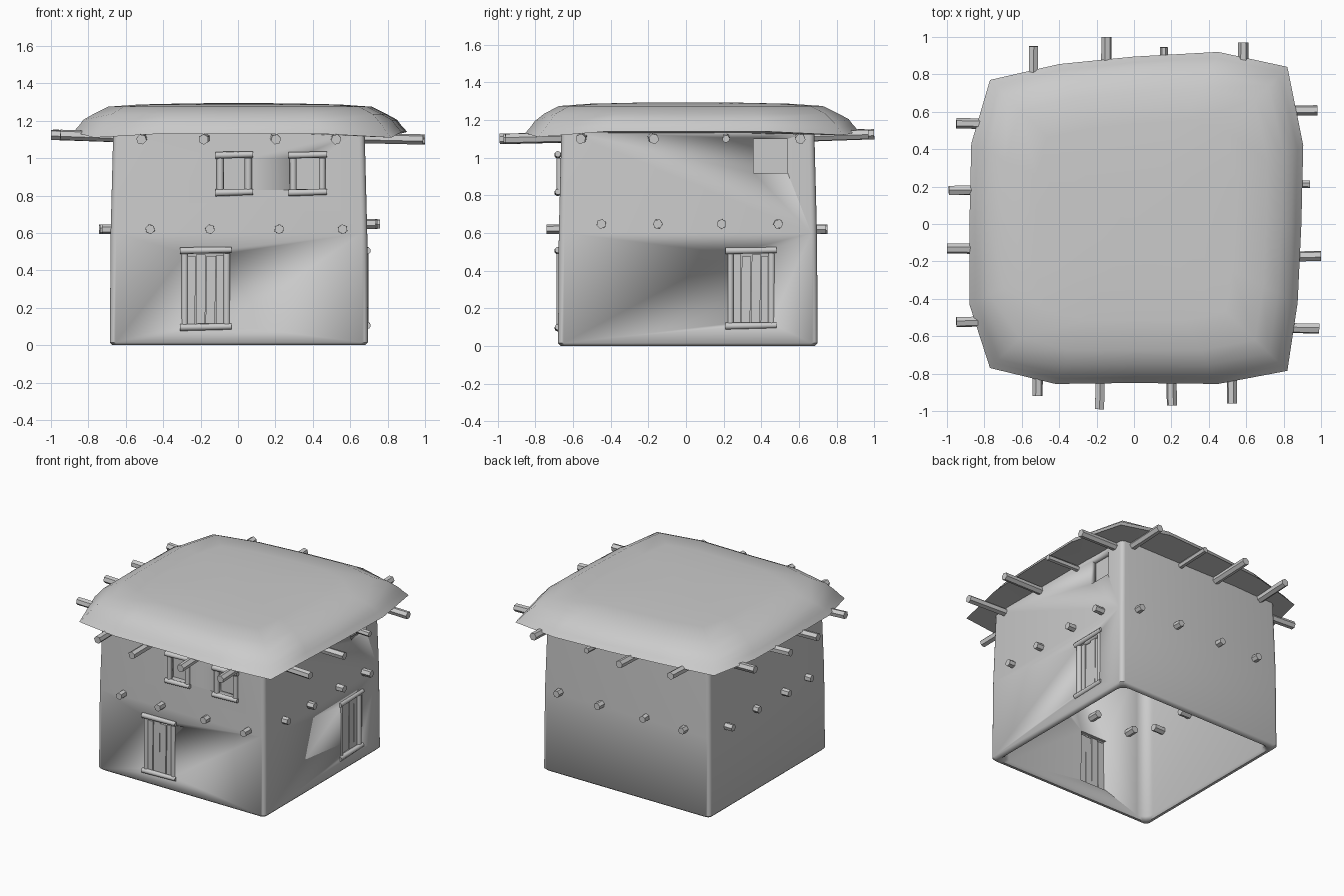
import bpy, bmesh, math, random
from mathutils import Vector, Matrix

if "Cube" in bpy.data.objects:
    bpy.data.objects.remove(bpy.data.objects["Cube"])
random.seed(4)
FRONT, RIGHT, BACK, LEFT = range(4)


def world(side, u, d, z):
    # u = sideways along the wall, d = distance outward from the centre
    return Matrix.Rotation(side * math.pi / 2, 3, 'Z') @ Vector((u, -d, z))


def finish(bm, name, angle=40):
    bmesh.ops.recalc_face_normals(bm, faces=bm.faces)
    me = bpy.data.meshes.new(name)
    bm.to_mesh(me)
    bm.free()
    ob = bpy.data.objects.new(name, me)
    bpy.context.collection.objects.link(ob)
    bpy.ops.object.select_all(action='DESELECT')
    ob.select_set(True)
    bpy.context.view_layer.objects.active = ob
    bpy.ops.object.shade_smooth_by_angle(angle=math.radians(angle))
    return ob


def bar(name, a, b, r1, r2, sides=8):
    axis = b - a
    m = (Matrix.Translation((a + b) / 2) @ axis.to_track_quat('Z', 'Y').to_matrix().to_4x4()
         @ Matrix.Rotation(random.random() * 3, 4, 'Z'))
    bm = bmesh.new()
    bmesh.ops.create_cone(bm, cap_ends=True, segments=sides, radius1=r1, radius2=r2,
                          depth=axis.length, matrix=m)
    return finish(bm, name, 50)


def box(name, side, u0, u1, d0, d1, z0, z1, tilt=0.0):
    bm = bmesh.new()
    m = (Matrix.Translation(world(side, (u0 + u1) / 2, (d0 + d1) / 2, (z0 + z1) / 2))
         @ Matrix.Rotation(side * math.pi / 2, 4, 'Z') @ Matrix.Rotation(tilt, 4, 'Y')
         @ Matrix.Diagonal((u1 - u0, d1 - d0, z1 - z0, 1)))
    bmesh.ops.create_cube(bm, size=1, matrix=m)
    return finish(bm, name, 30)


def loft(bm, rings, closed=False):
    vs = [[bm.verts.new(p) for p in r] for r in rings]
    n = len(vs[0])
    for k in range(len(vs) if closed else len(vs) - 1):
        a, b = vs[k], vs[(k + 1) % len(vs)]
        for i in range(n):
            bm.faces.new((a[i], a[(i + 1) % n], b[(i + 1) % n], b[i]))
    return vs


def rounded_square(h, r, z):
    pts = []
    for c in range(4):
        for k in range(5):
            t = math.pi / 2 * (c + k / 4)
            sx, sy = ((1, 1), (-1, 1), (-1, -1), (1, -1))[c]
            pts.append((0.005 + sx * (h - r) + r * math.cos(t),
                        0.01 + sy * (h - r) + r * math.sin(t), z))
    return pts


# Hollow clay walls, open below, with a rounded foot
bm = bmesh.new()
profile = [(0.675, .03, 0.0), (0.69, .03, 0.015), (0.686, .03, 0.6), (0.672, .03, 1.14),
           (0.63, .08, 1.14), (0.645, .08, 0.02), (0.655, .06, 0.0)]
loft(bm, [rounded_square(*p) for p in profile], closed=True)
walls = finish(bm, "walls", 50)

# Openings: side, u0, u1, z0, z1
doors = [(FRONT, -0.28, -0.065, 0.11, 0.49), (RIGHT, 0.24, 0.45, 0.12, 0.49)]
windows = [(FRONT, -0.09, 0.05, 0.83, 1.0), (FRONT, 0.30, 0.445, 0.83, 1.0),
           (RIGHT, 0.36, 0.54, 0.92, 1.10)]
for s, u0, u1, z0, z1 in doors + windows:
    cutter = box("cutter", s, u0, u1, 0.58, 0.8, z0, z1)
    cutter.hide_render = True
    bpy.context.view_layer.objects.active = walls
    mod = walls.modifiers.new("opening", 'BOOLEAN')
    mod.object = cutter
    mod.solver = 'EXACT'
    bpy.ops.object.modifier_apply(modifier=mod.name)
    bpy.data.objects.remove(cutter)

# Log frames round the doors and the front windows
for kind, items in (("door", doors), ("window", windows[:2])):
    for s, u0, u1, z0, z1 in items:
        d = 0.675 if kind == "window" or s == FRONT else 0.685
        r = 0.019
        for z in (z0 - 0.015, z1 + 0.015):
            bar(kind + "_crossbar", world(s, u0 - 0.03, d + 0.006, z),
                world(s, u1 + 0.03, d + 0.006, z + 0.005), r, r * 0.85)
        for u in (u0 - 0.005, u1 + 0.005):
            bar(kind + "_post", world(s, u, d - 0.005, z0), world(s, u, d - 0.005, z1), r, r)

# Door planks
for s, u0, u1, z0, z1 in doors:
    w = (u1 - u0) / 4
    for i in range(4):
        box("door_plank", s, u0 + i * w + 0.002, u0 + (i + 1) * w - 0.002,
            0.65, 0.672 + random.uniform(0, 0.008), z0 - 0.005,
            z1 - random.uniform(0, 0.015), random.uniform(-0.02, 0.02))

# Back of each window recess
for s, u0, u1, z0, z1 in windows:
    box("window_back", s, u0 - 0.02, u1 + 0.02, 0.61, 0.63, z0 - 0.02, z1 + 0.02)

# Short floor beams through the walls
for s, row in enumerate([(-0.47, -0.15, 0.22, 0.56), (-0.45, -0.15, 0.19, 0.49),
                         (-0.55, -0.21, 0.16, 0.48), (-0.50, -0.16, 0.17, 0.45)]):
    z = 0.648 if s == RIGHT else 0.62
    for u in row:
        e = random.uniform(0.72, 0.745) + (0.015 if s in (BACK, RIGHT) else 0)
        bar("floor_beam", world(s, u, 0.55, z), world(s, u, e, z), 0.028, 0.026, 6)

# Long roof beams under the eaves: (u, outer end)
roof_beams = [[(-0.51, .92), (-0.175, .99), (0.195, .97), (0.52, .96)],
              [(-0.55, .99), (-0.18, 1.0), (0.215, .94), (0.605, .98)],
              [(-0.58, .97), (-0.16, .945), (0.15, 1.0), (0.54, .95)],
              [(-0.53, .95), (-0.185, .99), (0.135, 1.0), (0.515, .95)]]
for s, row in enumerate(roof_beams):
    z = 1.125 if s in (LEFT, BACK) else 1.1
    for u, e in row:
        r = 0.021 if e < 0.948 and s in (RIGHT, BACK) else 0.028
        bar("roof_beam", world(s, u, 0.55, 1.11), world(s, u + random.uniform(-.01, .01), e, z),
            r, r, 6)

# Domed roof with a thin brim and a nearly flat underside
eave = [(-.77, -.77, 1.11), (-.42, -.855, 1.13), (0, -.85, 1.13), (.45, -.855, 1.13),
        (.82, -.785, 1.11), (.875, -.42, 1.14), (.895, 0, 1.14), (.905, .42, 1.14),
        (.82, .84, 1.12), (.45, .92, 1.14), (0, .895, 1.14), (-.4, .855, 1.14),
        (-.77, .77, 1.12), (-.87, .43, 1.14), (-.88, 0, 1.14), (-.88, -.43, 1.14)]


def ring(k, z=None, lift=0.0):
    return [(x * k, y * k, h + lift if z is None else z) for x, y, h in eave]


bm = bmesh.new()
vs = loft(bm, [ring(.7, 1.13), ring(1), ring(.965, None, .035), ring(.94, None, .065),
               ring(.88, 1.235), ring(.79, 1.275), ring(.6, 1.287), ring(.3, 1.293)])
bm.faces.new(vs[0])
tip = bm.verts.new((0, 0, 1.295))
for i in range(16):
    bm.faces.new((vs[-1][i], vs[-1][(i + 1) % 16], tip))
finish(bm, "roof", 50)
